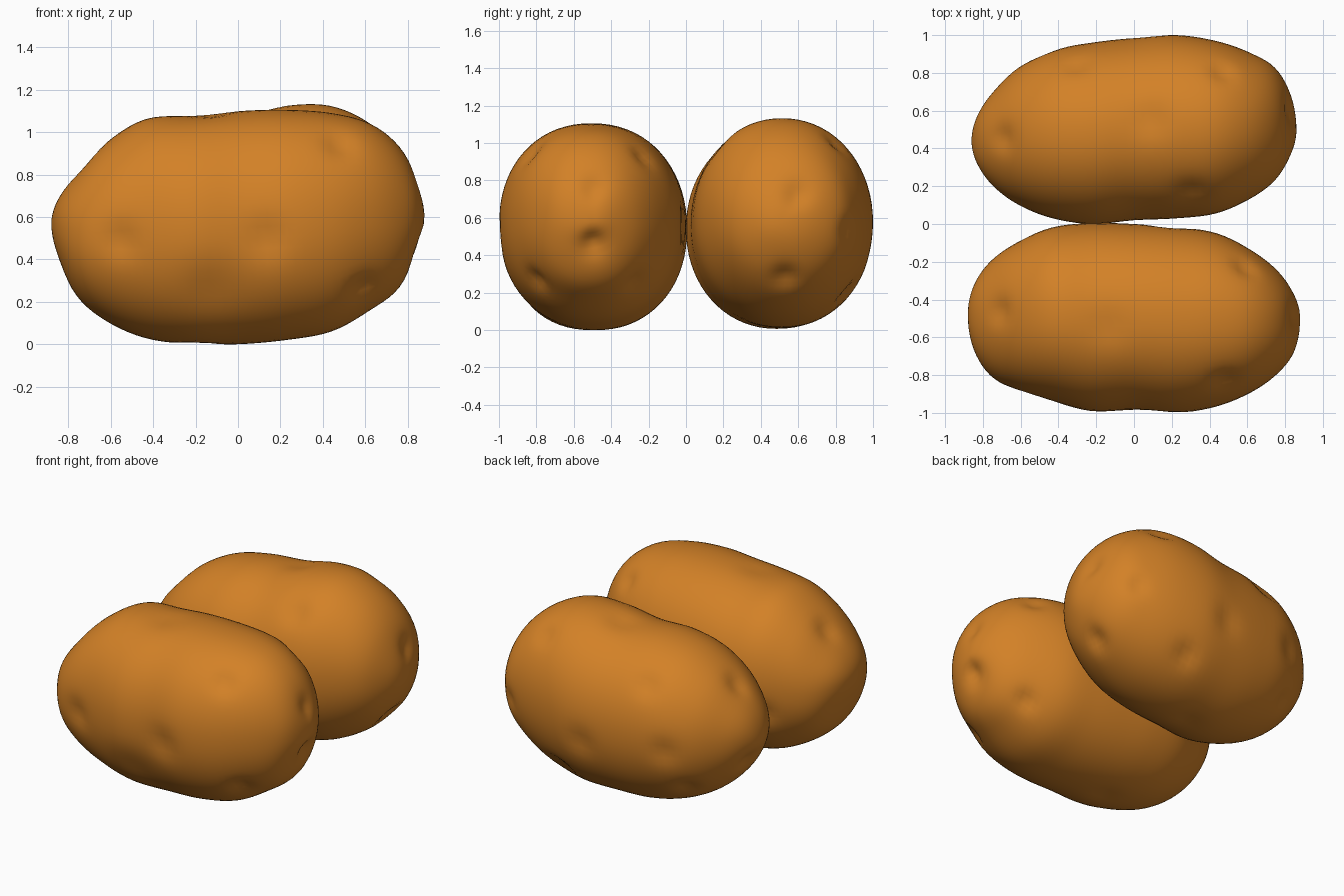
import bpy
import bmesh
from math import sin, cos, pi, exp, copysign
from mathutils import Vector

cube = bpy.data.objects.get("Cube")
if cube:
    bpy.data.objects.remove(cube)

RINGS, SIDES = 60, 72

# Skin colour
skin = bpy.data.materials.new("potato skin")
skin.use_nodes = True
skin.diffuse_color = (0.65, 0.22, 0.02, 1)
bsdf = next(n for n in skin.node_tree.nodes if n.type == 'BSDF_PRINCIPLED')
bsdf.inputs["Base Color"].default_value = skin.diffuse_color
bsdf.inputs["Roughness"].default_value = 0.8


def spline(values, t):
    """Smooth curve through evenly spaced values, mirrored past the ends."""
    last = len(values) - 1
    u = t * last
    i = min(int(u), last - 1)
    f = u - i
    b, c = values[i], values[i + 1]
    a = values[i - 1] if i > 0 else 2 * b - c
    d = values[i + 2] if i + 2 <= last else 2 * c - b
    return b + f * (c - a + f * (2*a - 5*b + 4*c - d + f * (3*(b - c) + d - a))) / 2


def power(v, exponent):
    return copysign(abs(v) ** exponent, v)


def potato(name, half_length, y_low, y_high, z_low, z_high, eyes, roundness=0.93):
    bm = bmesh.new()

    # Loft rounded rings from one pole to the other
    def pole(i):
        return bm.verts.new((half_length * (-1 if i == 0 else 1), y_low[i], z_low[i]))

    start, end = pole(0), pole(-1)
    rings = []
    for r in range(1, RINGS):
        t = r / RINGS
        y0, y1, z0, z1 = (spline(p, t) for p in (y_low, y_high, z_low, z_high))
        ring = []
        for s in range(SIDES):
            a = 2 * pi * s / SIDES
            ring.append(bm.verts.new((
                -half_length * cos(pi * t),
                (y0 + y1) / 2 + (y1 - y0) / 2 * power(cos(a), roundness),
                (z0 + z1) / 2 + (z1 - z0) / 2 * power(sin(a), roundness))))
        rings.append(ring)
    for s in range(SIDES):
        n = (s + 1) % SIDES
        bm.faces.new((start, rings[0][n], rings[0][s]))
        bm.faces.new((end, rings[-1][s], rings[-1][n]))
        for low, high in zip(rings, rings[1:]):
            bm.faces.new((low[s], low[n], high[n], high[s]))
    bmesh.ops.recalc_face_normals(bm, faces=bm.faces)
    bm.normal_update()

    # Press the eyes into the skin, each with a shallow wide dip around it
    shape = [(v, v.co.copy(), v.normal.copy()) for v in bm.verts]
    for x, y, z, radius, depth in eyes:
        target = Vector((x, y, z))
        centre = min((co for _, co, _ in shape), key=lambda co: (co - target).length)
        for v, co, normal in shape:
            d = (co - centre).length / radius
            if d < 3:
                v.co -= normal * depth * exp(-d * d)

    mesh = bpy.data.meshes.new(name)
    bm.to_mesh(mesh)
    bm.free()
    mesh.materials.append(skin)
    mesh.shade_smooth()
    obj = bpy.data.objects.new(name, mesh)
    bpy.context.collection.objects.link(obj)
    return obj


# Front potato
potato(
    "front_potato", 0.88,
    y_low=(-.48, -.66, -.8, -.88, -.935, -.99, -.985, -1, -.965, -.89, -.79, -.67, -.5),
    y_high=(-.48, -.33, -.2, -.1, -.02, .005, 0, -.015, -.05, -.14, -.25, -.38, -.5),
    z_low=(.57, .42, .23, .11, .03, 0, 0, .02, .06, .16, .27, .46, .58),
    z_high=(.57, .68, .8, .95, 1.06, 1.08, 1.1, 1.105, 1.09, 1.04, .93, .76, .58),
    eyes=[(-.55, -.92, .5, .08, .025), (.12, -1, .48, .09, .025),
          (-.15, -.9, .25, .14, .02), (.47, -.8, .9, .07, .025),
          (.58, -.78, .3, .06, .03), (-.7, -.47, .87, .07, .025),
          (-.15, -.52, 1.1, .1, .015), (.58, -.25, .9, .06, .025),
          (.86, -.5, .45, .07, .04), (.82, -.5, .73, .06, .02),
          (.6, -.28, .28, .06, .025), (-.5, -.1, .4, .07, .025),
          (.2, 0, .55, .08, .02), (-.2, -.5, 0, .08, .015)])

# Back potato
potato(
    "back_potato", 0.86,
    y_low=(.44, .32, .2, .1, .03, 0, .02, .03, .055, .13, .23, .37, .5),
    y_high=(.44, .57, .7, .83, .92, .96, .985, 1, .97, .91, .83, .68, .5),
    z_low=(.52, .43, .28, .15, .06, .01, .01, .02, .07, .16, .28, .43, .57),
    z_high=(.52, .66, .79, .93, 1.03, 1.075, 1.085, 1.125, 1.125, 1.05, .92, .74, .57),
    eyes=[(-.7, .45, .85, .07, .025), (.1, .55, 1.1, .09, .02),
          (.46, .82, 1, .06, .025), (.3, .2, .95, .08, .02),
          (.82, .6, .73, .07, .025), (.75, .53, .27, .07, .03),
          (.7, .85, .53, .06, .02), (-.45, .9, .5, .08, .02),
          (.1, .98, .45, .08, .02), (-.55, .75, .25, .06, .025),
          (-.8, .5, .4, .06, .025), (0, .5, 0, .08, .015),
          (.3, .85, .2, .07, .025), (-.3, .85, .9, .07, .02)],
    roundness=0.96)
